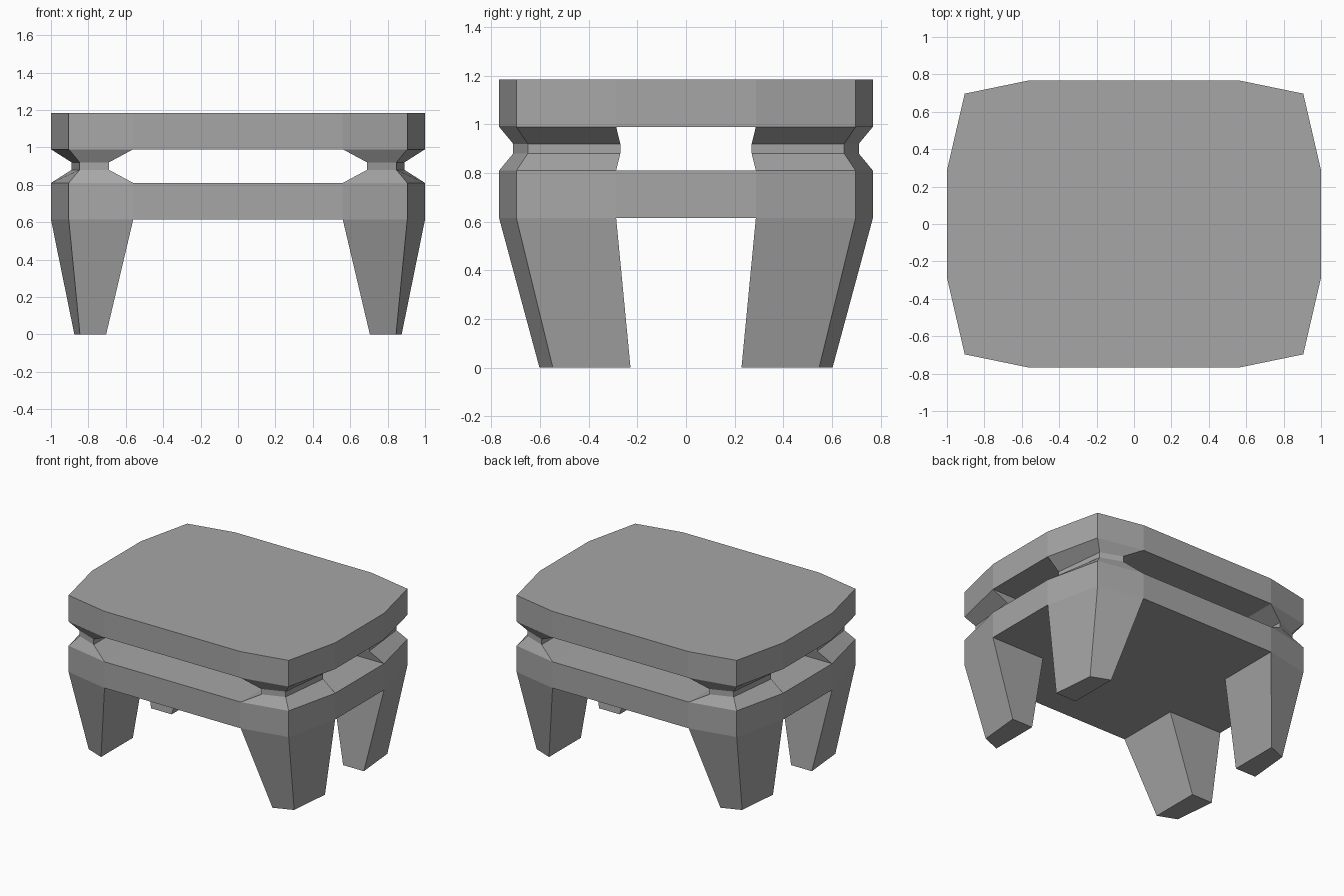
import bpy
import bmesh

cube = bpy.data.objects.get("Cube")
if cube:
    bpy.data.objects.remove(cube, do_unlink=True)

# Single stone grey material
GREY = (0.38, 0.38, 0.38, 1.0)
stone = bpy.data.materials.new("stone_grey")
stone.use_nodes = True
stone.diffuse_color = GREY
stone.node_tree.nodes["Principled BSDF"].inputs["Base Color"].default_value = GREY


def loft(name, rings, cap_bottom=True, cap_top=True):
    """Skin a stack of (z, outline) rings into a faceted solid."""
    bm = bmesh.new()
    loops = [[bm.verts.new((x, y, z)) for x, y in pts] for z, pts in rings]
    count = len(loops[0])
    for low, high in zip(loops, loops[1:]):
        for i in range(count):
            j = (i + 1) % count
            bm.faces.new((low[i], low[j], high[j], high[i]))
    if cap_bottom:
        bm.faces.new(loops[0][::-1])
    if cap_top:
        bm.faces.new(loops[-1])
    bmesh.ops.recalc_face_normals(bm, faces=bm.faces)
    mesh = bpy.data.meshes.new(name)
    bm.to_mesh(mesh)
    bm.free()
    mesh.materials.append(stone)
    obj = bpy.data.objects.new(name, mesh)
    bpy.context.collection.objects.link(obj)
    return obj


def mirror_to_corners(obj):
    """Repeat one corner part at all four corners."""
    mod = obj.modifiers.new("corners", "MIRROR")
    mod.use_axis = (True, True, False)
    mod.use_mirror_merge = False


# Rounded slab outline, made from the three points of one corner
corner = [(1.0, 0.287), (0.905, 0.697), (0.56, 0.768)]
outline = (corner
           + [(-x, y) for x, y in reversed(corner)]
           + [(-x, -y) for x, y in corner]
           + [(x, -y) for x, y in reversed(corner)])

# Base slab and top slab
loft("base_slab", [(0.615, outline), (0.81, outline)])
loft("top_slab", [(0.99, outline), (1.185, outline)])

# Corner footprints, counter-clockwise, with the inner point last
wide = corner + [(0.56, 0.287)]
foot = [(0.875, 0.228), (0.845, 0.547), (0.705, 0.602), (0.705, 0.228)]
waist = [(0.89, 0.27), (0.847, 0.65), (0.69, 0.71), (0.69, 0.27)]

# Tapered legs
mirror_to_corners(loft("legs", [(0.0, foot), (0.615, wide)], cap_top=False))

# Pinched spacers between the slabs
mirror_to_corners(loft("spacers",
                       [(0.81, wide), (0.88, waist), (0.92, waist), (0.99, wide)],
                       cap_bottom=False, cap_top=False))
